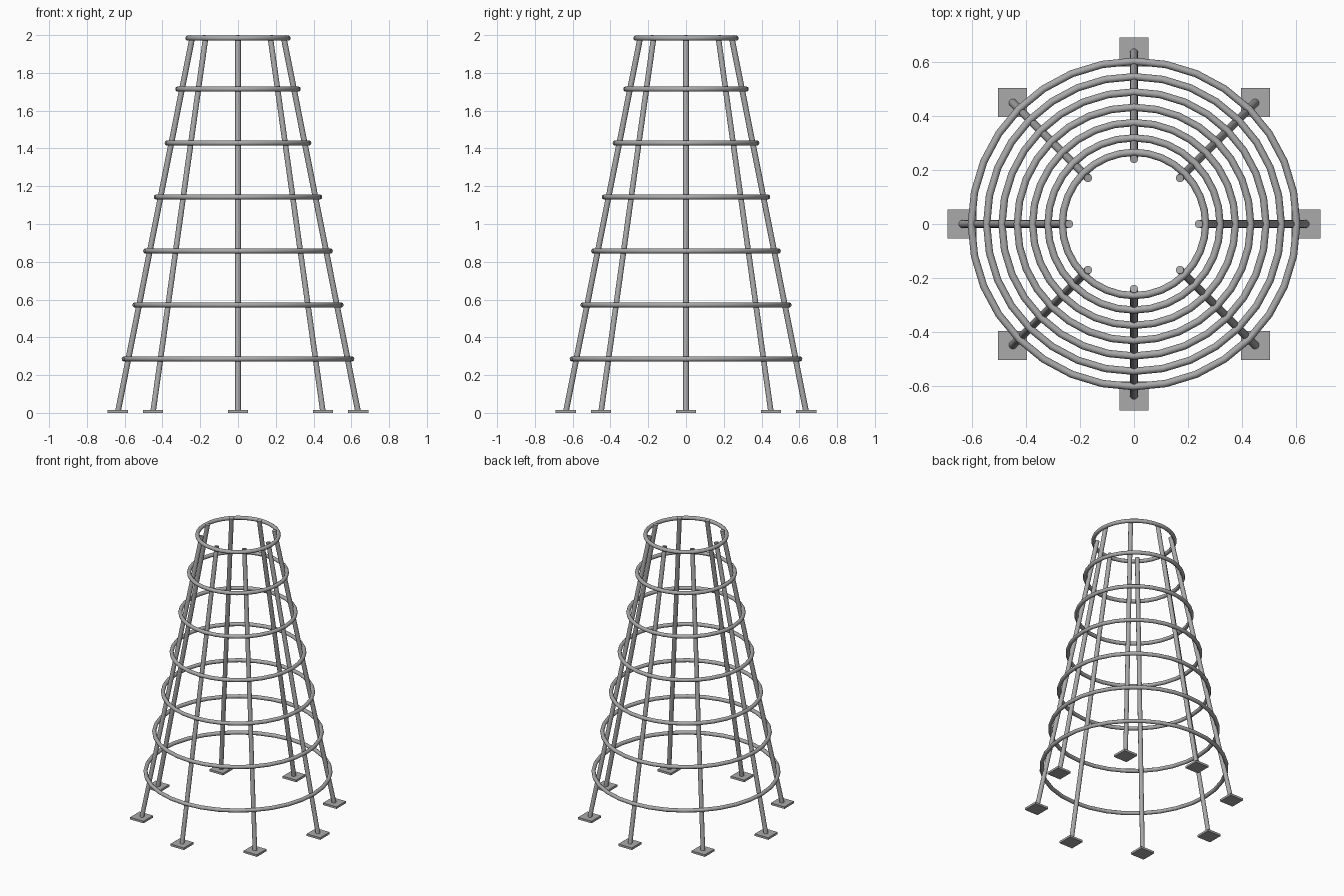
import bpy
from math import cos, sin, pi
from mathutils import Vector

if "Cube" in bpy.data.objects:
    bpy.data.objects.remove(bpy.data.objects["Cube"])

# Galvanised steel
steel = bpy.data.materials.new("grey_steel")
steel.use_nodes = True
colour = (0.4, 0.4, 0.4, 1)
steel.diffuse_color = colour
steel.node_tree.nodes["Principled BSDF"].inputs["Base Color"].default_value = colour

HEIGHT = 2.0
FOOT_R, TOP_R = 0.637, 0.24
LEGS, RINGS = 8, 7


def finish(name, smooth=True):
    ob = bpy.context.object
    ob.name = name
    ob.data.materials.append(steel)
    if smooth:
        bpy.ops.object.shade_smooth_by_angle(angle=0.8)
    return ob


def leg_radius(z):
    return FOOT_R + (TOP_R - FOOT_R) * z / HEIGHT


# Leaning legs with square foot plates
for i in range(LEGS):
    a = 2 * pi * i / LEGS
    out = Vector((cos(a), sin(a), 0))
    low = out * leg_radius(0.01) + Vector((0, 0, 0.01))
    high = out * TOP_R + Vector((0, 0, HEIGHT - 0.003))
    axis = high - low
    bpy.ops.mesh.primitive_cylinder_add(vertices=12, radius=0.015, depth=axis.length,
                                        location=(low + high) / 2,
                                        rotation=axis.to_track_quat('Z', 'Y').to_euler())
    finish(f"leg_{i + 1}")
    bpy.ops.mesh.primitive_cube_add(size=1, location=out * FOOT_R + Vector((0, 0, 0.0075)))
    plate = finish(f"foot_plate_{i + 1}", smooth=False)
    plate.scale = (0.107, 0.107, 0.015)

# Hoops resting on the outside of the legs
for i in range(1, RINGS + 1):
    z = min(HEIGHT * i / RINGS, HEIGHT - 0.016)
    bpy.ops.mesh.primitive_torus_add(major_radius=leg_radius(z) + 0.022, minor_radius=0.0135,
                                     major_segments=32, minor_segments=10, location=(0, 0, z))
    finish(f"hoop_{i}")
